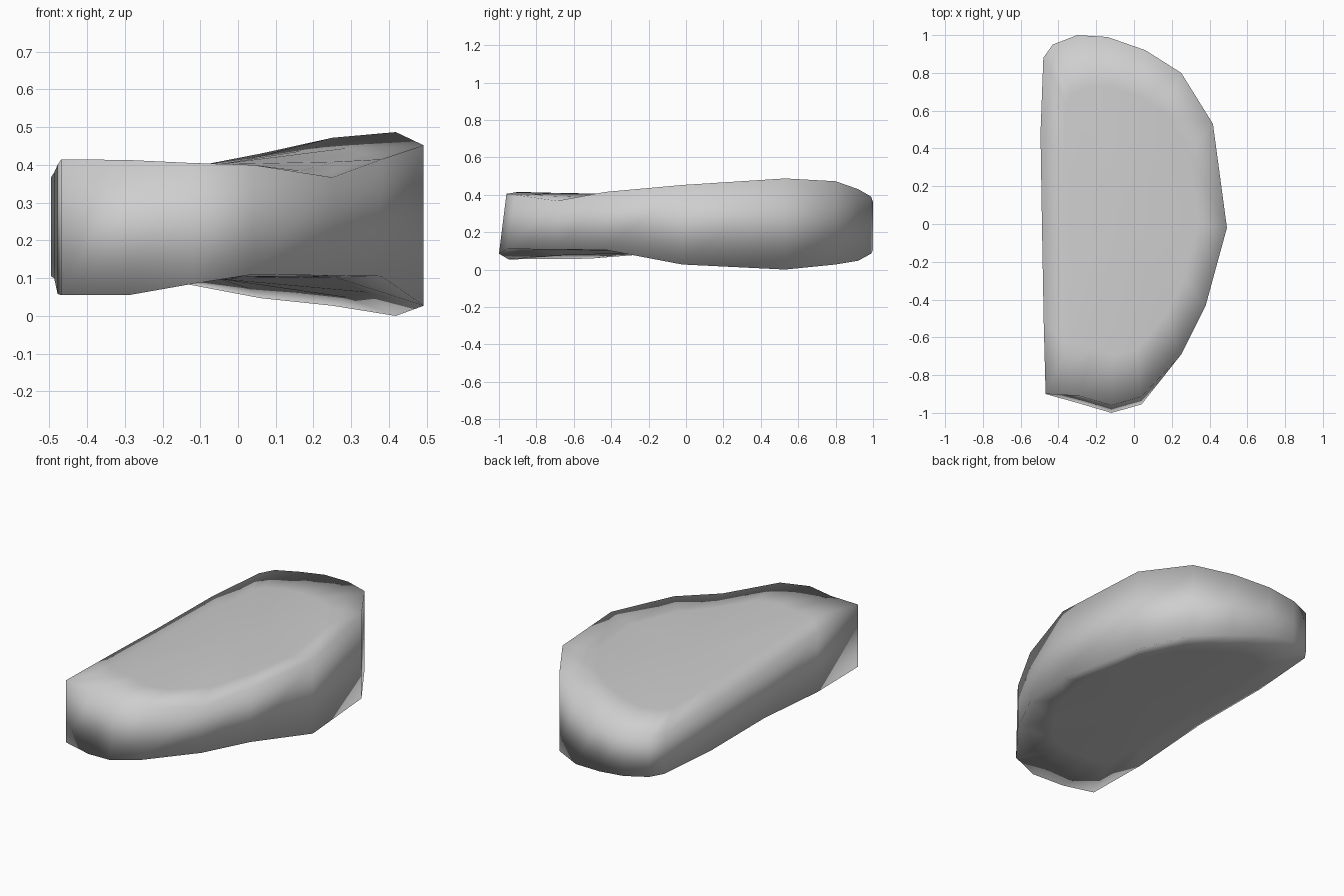
import bpy
import bmesh
from mathutils import Vector

if "Cube" in bpy.data.objects:
    bpy.data.objects.remove(bpy.data.objects["Cube"], do_unlink=True)

# Grey stone
stone = bpy.data.materials.new("grey_stone")
stone.use_nodes = True
colour = (0.62, 0.62, 0.62, 1)
stone.diffuse_color = colour
stone.node_tree.nodes["Principled BSDF"].inputs["Base Color"].default_value = colour

# Rim stations, counter-clockwise: x, y, bottom height, top height
rim = [
    (-.468, -.90, .055, .415), (-.29, -.93, .055, .413), (-.12, -.98, .085, .405),
    (.04, -.935, .11, .40), (.25, -.69, .107, .367), (.38, -.43, .105, .415),
    (.492, -.02, .027, .452), (.418, .53, 0, .487), (.25, .80, .027, .472),
    (.06, .92, .047, .43), (-.14, .99, .085, .39), (-.30, 1, .105, .36),
    (-.43, .95, .115, .355), (-.48, .88, .12, .35), (-.495, .48, .105, .368),
    (-.487, -.02, .1, .38), (-.478, -.52, .058, .40),
]
centre = Vector((-.05, .04))
crown, base = .402, .098

bm = bmesh.new()


def ring(scale, side, blend, lean=0):
    """Ring of vertices that blends from rim height to the middle height."""
    middle = crown if side == 3 else base
    verts = []
    for s in rim:
        p = centre + (Vector(s[:2]) - centre) * scale
        if s[1] < -.92:
            p.y += lean
        verts.append(bm.verts.new((p.x, p.y, s[side] * (1 - blend) + middle * blend)))
    return verts


# Rings run from the underside, up the wall, to the top
rings = [ring(.72, 2, .5), ring(1, 2, 0, -.02), ring(1, 3, 0, .02), ring(.72, 3, .5)]
n = len(rim)
for low, high in zip(rings, rings[1:]):
    for i in range(n):
        j = (i + 1) % n
        bm.faces.new((low[i], low[j], high[j], high[i]))

# Fans close the underside and the top
under = bm.verts.new((*centre, base))
peak = bm.verts.new((*centre, crown))
for i in range(n):
    j = (i + 1) % n
    bm.faces.new((under, rings[0][j], rings[0][i]))
    bm.faces.new((peak, rings[-1][i], rings[-1][j]))
bmesh.ops.recalc_face_normals(bm, faces=bm.faces)
for face in bm.faces:
    face.smooth = True

mesh = bpy.data.meshes.new("stone_slab")
bm.to_mesh(mesh)
bm.free()
mesh.materials.append(stone)
slab = bpy.data.objects.new("stone_slab", mesh)
bpy.context.collection.objects.link(slab)
